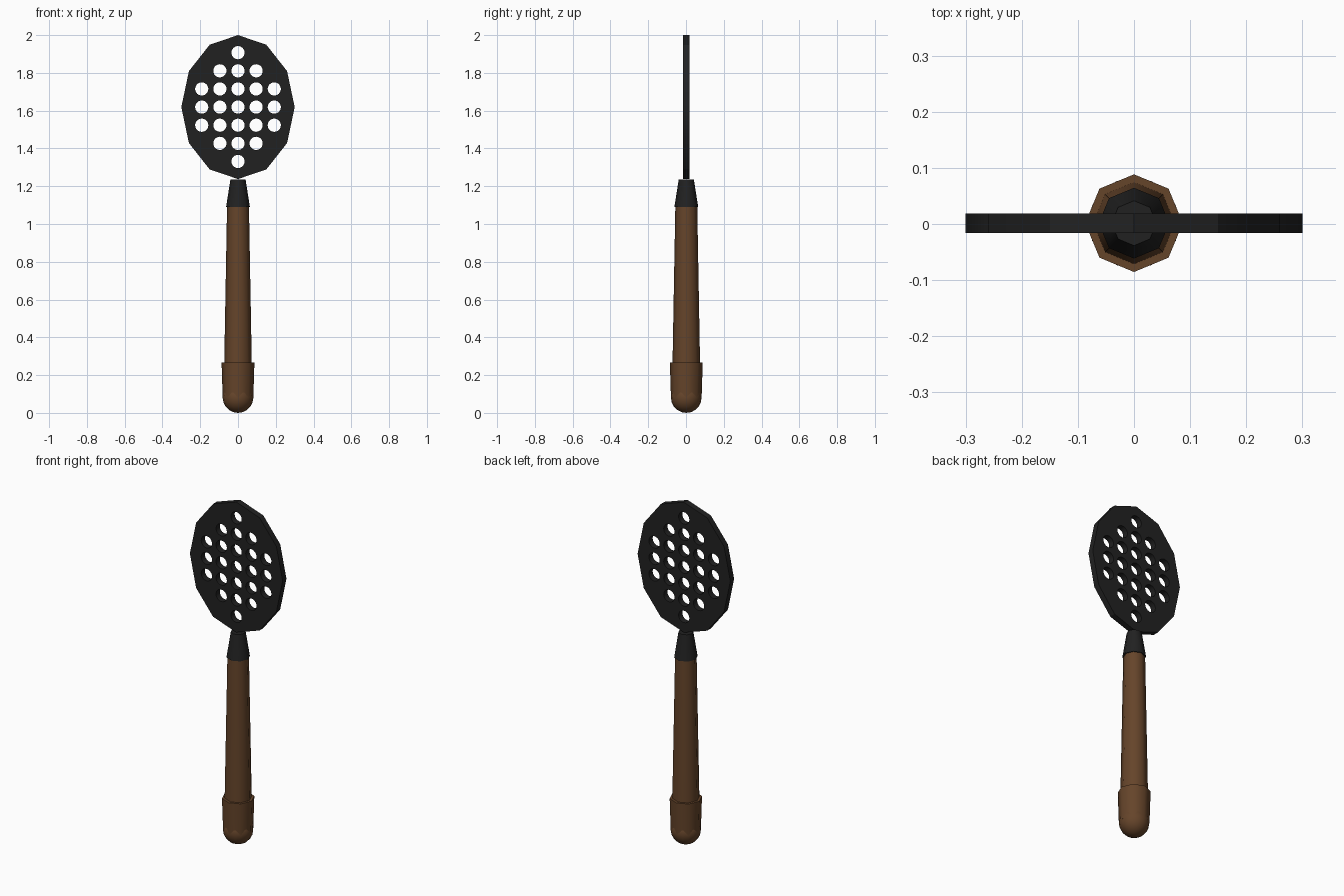
import bpy
import math

default = bpy.data.objects.get("Cube")
if default:
    bpy.data.objects.remove(default, do_unlink=True)

MID_Y = 0.0015


def material(name, color):
    mat = bpy.data.materials.new(name)
    mat.use_nodes = True
    mat.diffuse_color = color
    mat.node_tree.nodes["Principled BSDF"].inputs["Base Color"].default_value = color
    return mat


wood = material("brown wood", (0.13, 0.058, 0.023, 1))
black = material("black nylon", (0.0155, 0.0155, 0.0155, 1))


def finish(name, mat, smooth=None):
    obj = bpy.context.object
    obj.name = name
    obj.data.materials.append(mat)
    if smooth:
        bpy.ops.object.shade_smooth_by_angle(angle=math.radians(smooth))
    return obj


def octagon_cone(name, mat, r_bottom, r_top, z_bottom, z_top):
    bpy.ops.mesh.primitive_cone_add(
        vertices=8, radius1=r_bottom, radius2=r_top, depth=z_top - z_bottom,
        location=(0, MID_Y, (z_bottom + z_top) / 2))
    return finish(name, mat, 50)


def ring(curve, cx, cy, rx, ry, sides):
    spline = curve.splines.new("POLY")
    spline.points.add(sides - 1)
    spline.use_cyclic_u = True
    for i, point in enumerate(spline.points):
        a = math.tau * i / sides
        point.co = (cx + rx * math.cos(a), cy + ry * math.sin(a), 0, 1)


# Handle: rounded butt, end cap, tapered grip and dark neck
bpy.ops.mesh.primitive_uv_sphere_add(
    segments=16, ring_count=10, radius=0.081, location=(0, MID_Y, 0.081))
finish("handle_butt", wood, 50)
octagon_cone("handle_cap", wood, 0.081, 0.087, 0.075, 0.268)
octagon_cone("handle_grip", wood, 0.074, 0.058, 0.2, 1.092)
octagon_cone("neck", black, 0.063, 0.04, 1.09, 1.236)

# Flat twelve-sided blade pierced by a diamond-like grid of round holes
outline = bpy.data.curves.new("blade", "CURVE")
outline.dimensions = "2D"
outline.fill_mode = "BOTH"
outline.extrude = 0.0175
ring(outline, 0, 0, 0.3, 0.381, 12)
for row, reach in zip(range(-3, 4), (0, 1, 2, 2, 2, 1, 0)):
    for col in range(-reach, reach + 1):
        ring(outline, col * 0.096, row * 0.096, 0.035, 0.035, 24)
blade = bpy.data.objects.new("blade", outline)
blade.location = (0, MID_Y, 1.619)
blade.rotation_euler = (math.pi / 2, 0, 0)
bpy.context.collection.objects.link(blade)
bpy.ops.object.select_all(action="DESELECT")
blade.select_set(True)
bpy.context.view_layer.objects.active = blade
bpy.ops.object.convert(target="MESH")
finish("blade", black, 30)
